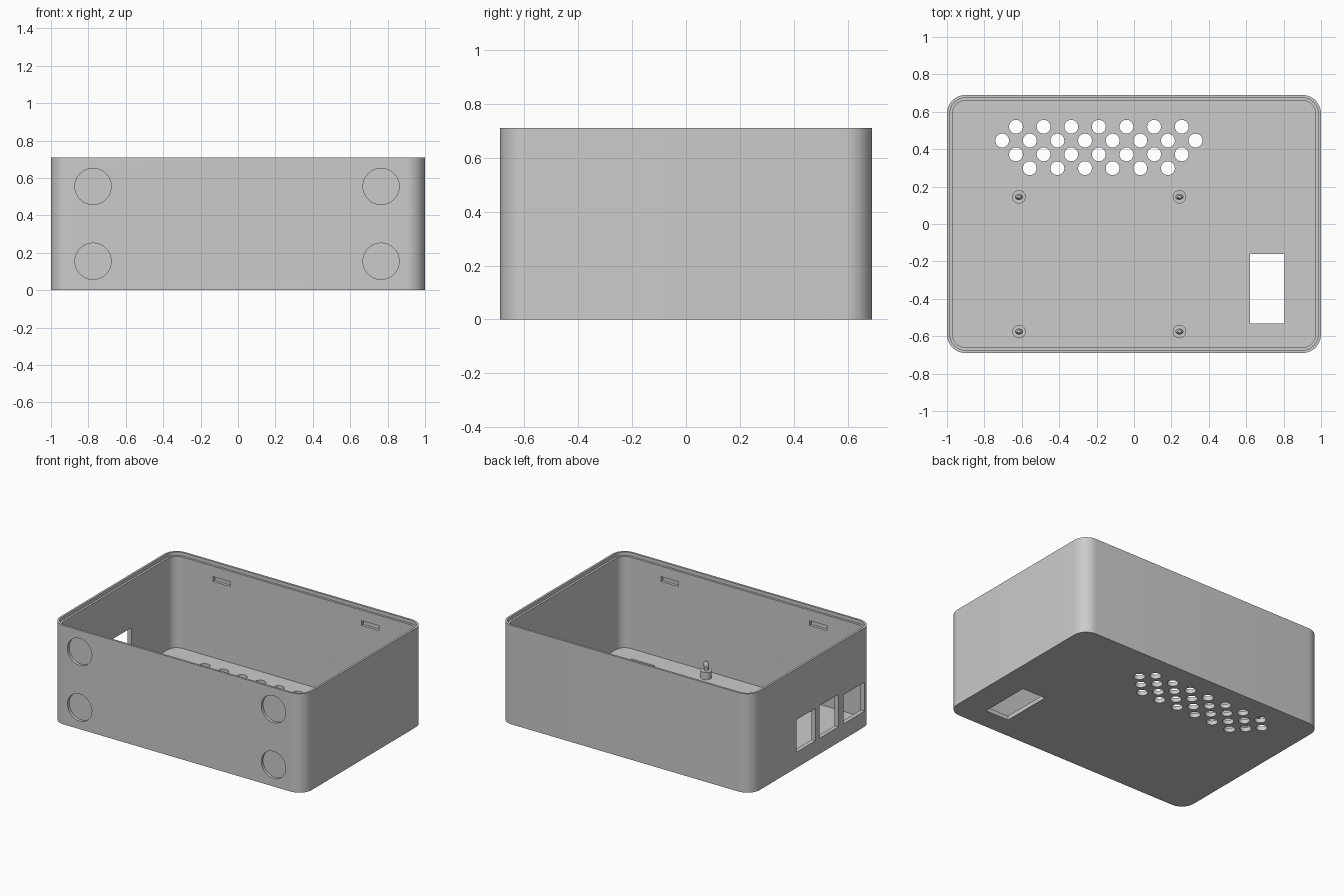
import bpy, bmesh, math
from mathutils import Matrix, Vector

cube = bpy.data.objects.get("Cube")
if cube:
    bpy.data.objects.remove(cube)

HX, HY, HEIGHT = 1.0, 0.69, 0.71     # half sizes and height
WALL, FLOOR, RADIUS = 0.03, 0.03, 0.1

grey = bpy.data.materials.new("light_grey_plastic")
grey.use_nodes = True
COLOUR = (0.6, 0.6, 0.6, 1)
grey.diffuse_color = COLOUR
grey.node_tree.nodes["Principled BSDF"].inputs["Base Color"].default_value = COLOUR


def make_object(name, bm):
    bmesh.ops.recalc_face_normals(bm, faces=bm.faces)
    mesh = bpy.data.meshes.new(name)
    bm.to_mesh(mesh)
    bm.free()
    mesh.materials.append(grey)
    obj = bpy.data.objects.new(name, mesh)
    bpy.context.collection.objects.link(obj)
    return obj


def smooth(obj):
    bpy.ops.object.select_all(action='DESELECT')
    obj.select_set(True)
    bpy.context.view_layer.objects.active = obj
    bpy.ops.object.shade_smooth_by_angle(angle=math.radians(30))


def rounded_loop(bm, inset, z, steps=10):
    """Ring of vertices round a rounded rectangle."""
    ring = []
    for i, (sx, sy) in enumerate([(1, 1), (-1, 1), (-1, -1), (1, -1)]):
        for k in range(steps + 1):
            a = math.pi / 2 * (i + k / steps)
            ring.append(bm.verts.new((sx * (HX - RADIUS) + (RADIUS - inset) * math.cos(a),
                                      sy * (HY - RADIUS) + (RADIUS - inset) * math.sin(a), z)))
    return ring


def bridge(bm, a, b):
    for i in range(len(a)):
        j = (i + 1) % len(a)
        bm.faces.new((a[i], a[j], b[j], b[i]))


def add_box(bm, low, high):
    low, high = Vector(low), Vector(high)
    mat = Matrix.Translation((low + high) / 2) @ Matrix.Diagonal((*(high - low), 1))
    bmesh.ops.create_cube(bm, size=1, matrix=mat)


def add_cylinder(bm, centre, radius, depth, turn=Matrix()):
    bmesh.ops.create_cone(bm, cap_ends=True, segments=32, radius1=radius, radius2=radius,
                          depth=depth, matrix=Matrix.Translation(centre) @ turn)


# Open tray with a stepped rim
bm = bmesh.new()
LEDGE = HEIGHT - 0.025
rings = [rounded_loop(bm, inset, z) for inset, z in [
    (0, 0), (0, HEIGHT), (WALL / 2, HEIGHT), (WALL / 2, LEDGE), (WALL, LEDGE), (WALL, FLOOR)]]
for a, b in zip(rings, rings[1:]):
    bridge(bm, a, b)
bm.faces.new(rings[0])
bm.faces.new(rings[-1])
case = make_object("case_shell", bm)

cut = bmesh.new()
# Staggered vent holes in the floor
STEP = 0.1477
for row, count in enumerate([7, 8, 7, 6]):
    for k in range(count):
        x = -0.188 + (k - (count - 1) / 2) * STEP
        add_cylinder(cut, (x, 0.52 - row * STEP / 2, FLOOR / 2), 0.037, 0.1)
# Rectangular floor opening
add_box(cut, (0.62, -0.532, -0.05), (0.805, -0.16, 0.08))
# Connector openings in the side wall
for y0, y1, top in [(-0.04, 0.176, 0.345), (-0.3, -0.085, 0.345), (-0.597, -0.358, 0.32)]:
    add_box(cut, (-1.05, y0, 0.112), (-0.94, y1, top))
# Round recesses in the front
upright = Matrix.Rotation(math.pi / 2, 4, 'X')
for x in (-0.775, 0.765):
    for z in (0.155, 0.555):
        add_cylinder(cut, (x, -HY, z), 0.097, 0.04, upright)
# Lid latch slots inside the long walls
for sx in (-1, 1):
    for sy in (-1, 1):
        ys = sorted((sy * 0.64, sy * 0.68))
        add_box(cut, (sx * 0.59 - 0.07, ys[0], 0.575), (sx * 0.59 + 0.07, ys[1], 0.61))
cutter = make_object("opening_cutter", cut)
cutter.hide_render = True

mod = case.modifiers.new("openings", 'BOOLEAN')
mod.operation = 'DIFFERENCE'
mod.solver = 'EXACT'
mod.object = cutter
bpy.context.view_layer.objects.active = case
case.select_set(True)
bpy.ops.object.modifier_apply(modifier=mod.name)
bpy.data.objects.remove(cutter)
smooth(case)


def lathe(name, profile, location, squash=1, segments=24):
    """Turned part from (radius, height) points."""
    bm = bmesh.new()
    verts = [bm.verts.new((r, 0, z)) for r, z in profile]
    edges = [bm.edges.new(pair) for pair in zip(verts, verts[1:])]
    bmesh.ops.spin(bm, geom=verts + edges, cent=(0, 0, 0), axis=(0, 0, 1),
                   angle=math.tau, steps=segments, use_duplicate=False)
    bmesh.ops.remove_doubles(bm, verts=bm.verts, dist=0.0001)
    bmesh.ops.scale(bm, vec=(1, squash, 1), verts=bm.verts)
    obj = make_object(name, bm)
    obj.location = location
    smooth(obj)


# Board standoffs with snap pins
for side, x in (("right", -0.615), ("left", 0.243)):
    for end, y in (("front", -0.575), ("back", 0.145)):
        lathe(f"standoff_{end}_{side}",
              [(0, -0.005), (0.036, -0.005), (0.036, 0.052), (0, 0.052)], (x, y, FLOOR))
        lathe(f"snap_pin_{end}_{side}",
              [(0, 0.045), (0.016, 0.045), (0.016, 0.078), (0.021, 0.088),
               (0.019, 0.1), (0.01, 0.118), (0, 0.122)], (x, y, FLOOR), 0.75)
